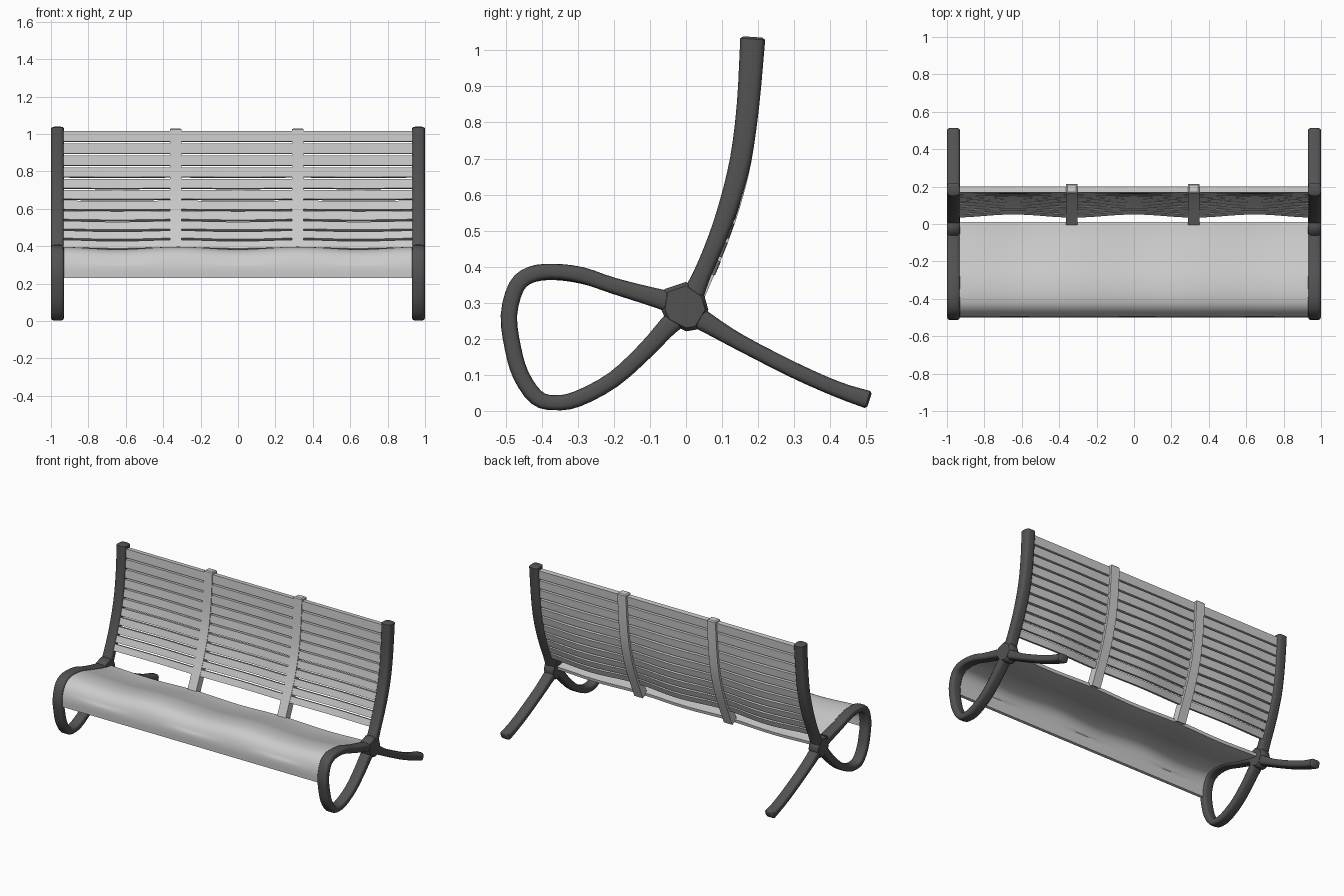
import bpy, bmesh, math
from mathutils import Vector

cube = bpy.data.objects.get("Cube")
if cube:
    bpy.data.objects.remove(cube, do_unlink=True)


def material(name, rgb, rough):
    m = bpy.data.materials.new(name)
    m.use_nodes = True
    m.diffuse_color = (*rgb, 1)
    node = m.node_tree.nodes["Principled BSDF"]
    node.inputs["Base Color"].default_value = (*rgb, 1)
    node.inputs["Roughness"].default_value = rough
    return m


DARK = material("dark grey metal", (0.085, 0.085, 0.085), 0.6)
LIGHT = material("light grey metal", (0.6, 0.6, 0.6), 0.5)


def loft(bm, rings):
    """Skin a list of closed rings and cap both ends."""
    vs = [[bm.verts.new(p) for p in ring] for ring in rings]
    n = len(vs[0])
    for a, b in zip(vs, vs[1:]):
        for i in range(n):
            j = (i + 1) % n
            bm.faces.new((a[i], a[j], b[j], b[i]))
    bm.faces.new(vs[0][::-1])
    bm.faces.new(vs[-1])


def finish(name, bm, mat, angle=40):
    bmesh.ops.recalc_face_normals(bm, faces=bm.faces)
    mesh = bpy.data.meshes.new(name)
    bm.to_mesh(mesh)
    bm.free()
    mesh.materials.append(mat)
    ob = bpy.data.objects.new(name, mesh)
    bpy.context.collection.objects.link(ob)
    bpy.ops.object.select_all(action='DESELECT')
    ob.select_set(True)
    bpy.context.view_layer.objects.active = ob
    bpy.ops.object.shade_smooth_by_angle(angle=math.radians(angle))
    return ob


def spline(points, steps=3):
    """Catmull-Rom curve through points of (y, z, width)."""
    p = [Vector(q) for q in points]
    p = [2 * p[0] - p[1]] + p + [2 * p[-1] - p[-2]]
    out = []
    for a, b, c, d in zip(p, p[1:], p[2:], p[3:]):
        for k in range(steps):
            t = k / steps
            out.append(0.5 * (2 * b + (c - a) * t + (2 * a - 5 * b + 4 * c - d) * t ** 2
                              + (3 * b - a - 3 * c + d) * t ** 3))
    return out + [p[-2]]


def normals(path):
    """In-plane unit normals along a (y, z, width) path."""
    out = []
    for i in range(len(path)):
        t = path[min(i + 1, len(path) - 1)] - path[max(i - 1, 0)]
        out.append(Vector((-t.y, t.x)).normalized())
    return out


def sweep(bm, path, section, x, half):
    """Sweep a unit section along a path in the y-z plane, chamfering the far end."""
    rings = []
    for q, n in zip(path, normals(path)):
        rings.append([(x + half * u, q.x + n.x * q.z / 2 * v, q.y + n.y * q.z / 2 * v)
                      for u, v in section])
    end = (path[-1] - path[-2]).xy.normalized() * 0.006
    mid = Vector((x, path[-1].x, path[-1].y))
    rings.append([mid + (Vector(p) - mid) * 0.75 + Vector((0, end.x, end.y)) for p in rings[-1]])
    loft(bm, rings)


def soft(v):
    return math.copysign(abs(v) ** 0.55, v)


ROUND = [(soft(math.cos(a)), soft(math.sin(a)))
         for a in (math.tau * (i + 0.5) / 16 for i in range(16))]
SQUARE = [(-1, -1), (1, -1), (1, 1), (-1, 1)]

# Side-profile centre lines: y, z, width
BACK = spline([(.01, .3, .065), (.045, .38, .05), (.085, .475, .051), (.12, .575, .056),
               (.152, .7, .06), (.172, .85, .063), (.185, 1.031, .07)])
LOOP = spline([(0, .29, .075), (-.07, .31, .055), (-.2, .347, .045), (-.29, .377, .045),
               (-.37, .387, .043), (-.43, .378, .046), (-.47, .345, .046), (-.491, .265, .046),
               (-.48, .175, .046), (-.458, .1, .046), (-.415, .038, .045), (-.365, .023, .042),
               (-.3, .034, .045), (-.2, .088, .045), (-.11, .17, .048), (-.05, .235, .055),
               (0, .28, .07)])
LEG = spline([(0, .28, .07), (.06, .243, .055), (.15, .19, .045), (.3, .113, .044),
              (.42, .06, .044), (.503, .032, .05)])
HUB = [(-.06, .338), (0, .358), (.05, .323), (.062, .28), (.03, .226), (0, .221),
       (-.055, .25), (-.068, .28)]

# Side frames: back post, front loop, rear leg and the hub that joins them
bm = bmesh.new()
for path in (BACK, LOOP, LEG):
    sweep(bm, path, ROUND, 0.965, 0.034)
centre = Vector((0, 0.285))
rings = []
for dx, s in ((-.035, .85), (-.022, 1), (.022, 1), (.035, .85)):
    ring = [centre + (Vector(p) - centre) * s for p in HUB]
    rings.append([(0.965 + dx, p.x, p.y) for p in ring])
loft(bm, rings)
frame = finish("side_frames", bm, DARK, 50)
frame.modifiers.new("Mirror", 'MIRROR').use_axis[0] = True

# Stations across the bench, and the sag between supports
XS = [-0.95 + 1.9 * i / 48 for i in range(49)]


def sag(x):
    return 0.5 + 0.5 * math.cos(math.tau * x / 0.645)


# Seat: a thin sheet that follows the loop and curls down at the front
seat_path = spline([(.01, .298, 0), (-.07, .313, 0), (-.2, .35, 0), (-.29, .377, 0),
                    (-.37, .387, 0), (-.43, .378, 0), (-.468, .345, 0), (-.487, .29, 0),
                    (-.488, .23, 0)], 4)
seat_norm = normals(seat_path)
rings = []
for x in XS:
    top, under = [], []
    for q, n in zip(seat_path, seat_norm):
        drop = 0.014 * sag(x) * min(1, max(0, (q.y - .25) / .08)) * (q.x > -.48)
        for side, off in ((top, -.01), (under, .01)):
            side.append((x, q.x + n.x * off, q.y + n.y * off - drop))
    rings.append(top + under[::-1])
bm = bmesh.new()
loft(bm, rings)
finish("seat", bm, LIGHT)


def back_at(dist):
    """Point and upward tangent at a distance down from the top of the back."""
    pts = [q.xy for q in BACK[::-1]]
    for a, b in zip(pts, pts[1:]):
        step = (b - a).length
        if dist <= step:
            return a.lerp(b, dist / step), (a - b).normalized()
        dist -= step
    return pts[-1], (pts[-2] - pts[-1]).normalized()


# Back slats: narrower and more bowed toward the bottom
COUNT = 11
start = 0.017
for k in range(COUNT):
    f = k / (COUNT - 1)
    height = 0.056 - 0.014 * f
    mid, t = back_at(start + height / 2)
    n = Vector((t.y, -t.x))
    rings = []
    for x in XS:
        c = mid + n * 0.018 * f * sag(x)
        rings.append([(x, *(c + n * 0.016 * u + t * height / 2 * v)) for u, v in SQUARE])
    bm = bmesh.new()
    loft(bm, rings)
    finish(f"back_slat_{k + 1}", bm, LIGHT, 30)
    start += height + 0.0105

# Ribs that clamp the slats
for name, x in (("right_rib", -0.333), ("left_rib", 0.32)):
    bm = bmesh.new()
    path = [Vector((q.x + 0.004, q.y - 0.008, 0.05)) for q in BACK]
    sweep(bm, path, SQUARE, x, 0.031)
    finish(name, bm, LIGHT, 30)
